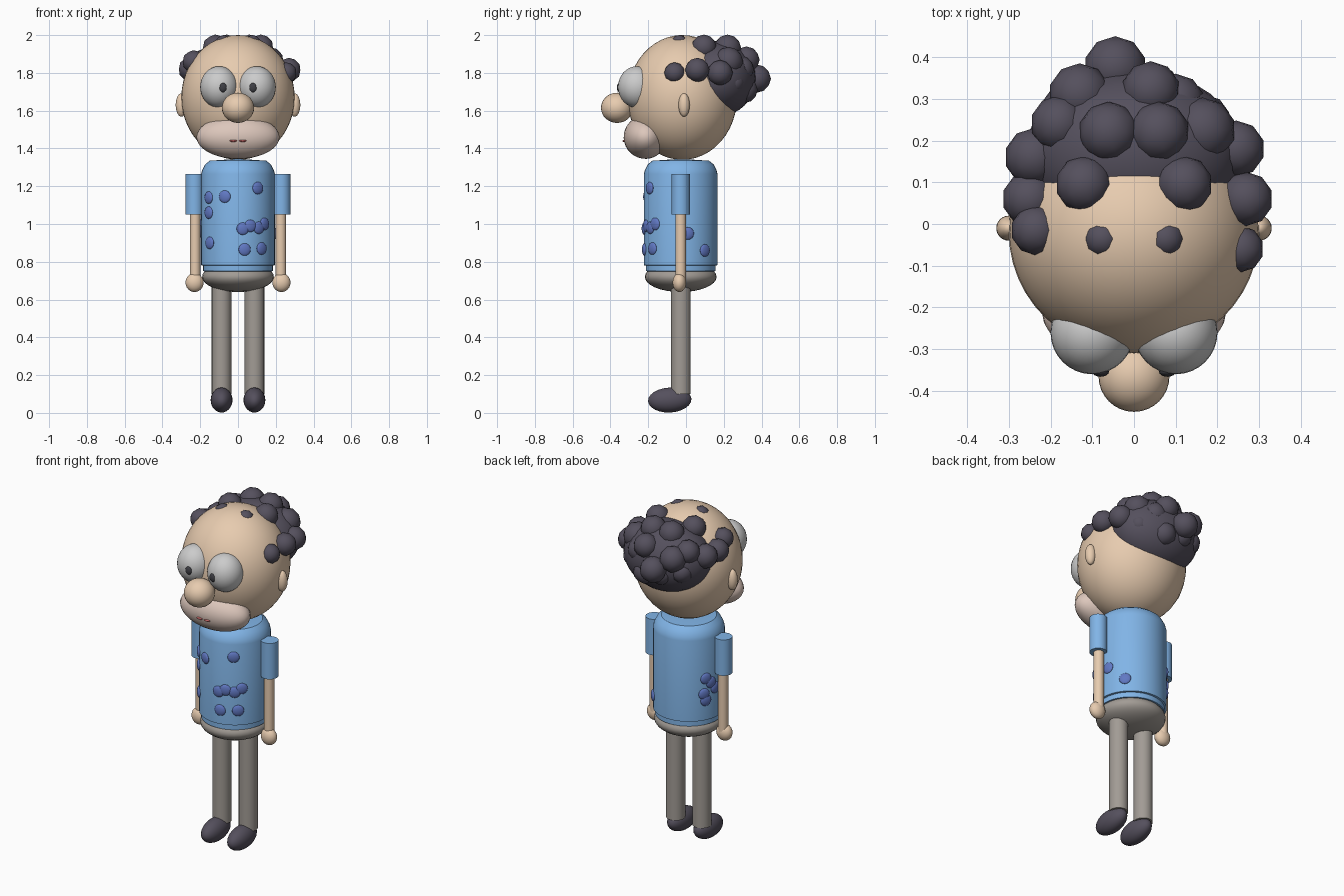
import bpy, bmesh, math
from mathutils import Vector

COLOURS = {
    "skin": (0.80, 0.60, 0.43), "muzzle": (0.72, 0.57, 0.50), "hair": (0.09, 0.08, 0.11),
    "shirt": (0.22, 0.46, 0.80), "spot": (0.12, 0.19, 0.55), "trousers": (0.36, 0.33, 0.30),
    "shoe": (0.09, 0.08, 0.11), "eye": (0.75, 0.75, 0.75), "pupil": (0.05, 0.05, 0.06),
    "mouth": (0.60, 0.15, 0.15),
}
MATS = {}
for key, rgb in COLOURS.items():
    MATS[key] = bpy.data.materials.new(key)
    MATS[key].diffuse_color = (*rgb, 1)


def finish(name, mat, angle=40):
    ob = bpy.context.object
    ob.name = name
    ob.data.materials.append(MATS[mat])
    bpy.ops.object.shade_smooth_by_angle(angle=math.radians(angle))
    return ob


def ball(name, mat, loc, radii, rot=(0, 0, 0), seg=32):
    bpy.ops.mesh.primitive_uv_sphere_add(segments=seg, ring_count=seg // 2, location=loc, rotation=rot)
    bpy.context.object.scale = radii
    return finish(name, mat)


def tube(name, mat, x, y, z0, z1, r):
    bpy.ops.mesh.primitive_cylinder_add(vertices=24, radius=r, depth=z1 - z0, location=(x, y, (z0 + z1) / 2))
    return finish(name, mat)


def lathe(name, mat, y, profile, n=40):
    bm = bmesh.new()
    vs = [bm.verts.new((r, 0, z)) for r, z in profile]
    es = [bm.edges.new(p) for p in zip(vs, vs[1:])]
    bmesh.ops.spin(bm, geom=vs + es, cent=(0, 0, 0), axis=(0, 0, 1), angle=2 * math.pi, steps=n)
    bmesh.ops.remove_doubles(bm, verts=bm.verts, dist=0.0005)
    bmesh.ops.recalc_face_normals(bm, faces=bm.faces)
    me = bpy.data.meshes.new(name)
    bm.to_mesh(me)
    bm.free()
    ob = bpy.data.objects.new(name, me)
    bpy.context.collection.objects.link(ob)
    ob.location.y = y
    bpy.context.view_layer.objects.active = ob
    ob.select_set(True)
    return finish(name, mat, 30)


# Head and face
ball("head", "skin", (0, -0.02, 1.67), (0.30, 0.29, 0.33), seg=48)
ball("nose", "skin", (0, -0.365, 1.615), (0.085, 0.085, 0.08))
ball("muzzle", "muzzle", (0, -0.215, 1.46), (0.22, 0.115, 0.115), (math.radians(25), 0, 0))
for s, side in ((-1, "left"), (1, "right")):
    ball(f"{side}_eye", "eye", (s * 0.1, -0.26, 1.725), (0.1, 0.1, 0.11))
    ball(f"{side}_pupil", "pupil", (s * 0.08, -0.354, 1.722), (0.02, 0.012, 0.025), seg=16)
    ball(f"{side}_ear", "skin", (s * 0.3, -0.01, 1.63), (0.03, 0.03, 0.062), seg=24)
    ball(f"{side}_mouth_line", "mouth", (s * 0.025, -0.328, 1.44), (0.02, 0.008, 0.006), seg=12)

# Hair: a cap at the back of the head, then faceted curls around it
ball("hair_cap", "hair", (0, 0.17, 1.77), (0.26, 0.20, 0.20))
CURLS = [  # x, y, z, radius
    (-0.045, 0.375, 1.77, 0.075), (-0.13, 0.31, 1.83, 0.075), (0.04, 0.32, 1.87, 0.07),
    (0.10, 0.29, 1.82, 0.07), (-0.18, 0.24, 1.86, 0.068), (-0.06, 0.22, 1.93, 0.073),
    (0.06, 0.22, 1.93, 0.073), (0.165, 0.225, 1.86, 0.078), (-0.24, 0.16, 1.82, 0.07),
    (0.245, 0.18, 1.80, 0.068), (-0.12, 0.095, 1.935, 0.068), (0.12, 0.095, 1.935, 0.068),
    (-0.25, 0.06, 1.82, 0.066), (-0.235, -0.015, 1.86, 0.06), (0.268, 0.06, 1.815, 0.065),
    (0.255, -0.06, 1.80, 0.056), (-0.075, -0.035, 1.955, 0.046), (0.075, -0.035, 1.955, 0.046),
    (0.05, 0.31, 1.71, 0.07), (-0.06, 0.32, 1.73, 0.065), (-0.16, 0.27, 1.75, 0.065),
    (0.17, 0.25, 1.75, 0.06),
]
for i, (x, y, z, r) in enumerate(CURLS):
    bpy.ops.mesh.primitive_ico_sphere_add(subdivisions=2, radius=r, location=(x, y, z))
    finish(f"hair_curl_{i + 1}", "hair", 60)

# Body
CY, R = -0.028, 0.195
lathe("shirt", "shirt", CY, [(0, 0.745), (0.185, 0.75), (0.185, 0.78), (R, 0.782), (R, 1.265),
                             (0.19, 1.285), (0.175, 1.315), (0.15, 1.335), (0, 1.345)])
ball("hips", "trousers", (0, CY, 0.72), (0.19, 0.19, 0.08))

# Shirt spots: flattened discs laid on the shirt; front by x, sides by y
spots = [(x, CY - math.sqrt(R * R - x * x), z) for x, z in (
    (-0.155, 1.14), (-0.07, 1.145), (0.105, 1.19), (-0.155, 1.06), (-0.15, 0.90), (0.025, 0.975),
    (0.065, 0.99), (0.11, 0.98), (0.14, 1.0), (0.035, 0.865), (0.125, 0.87))]
spots += [(s * math.sqrt(R * R - (y - CY) ** 2), y, z) for s, y, z in (
    (1, 0.01, 0.95), (1, 0.10, 0.86), (-1, 0.06, 1.03), (-1, 0.03, 1.0),
    (-1, 0.0, 0.96), (-1, 0.07, 0.94), (-1, 0.06, 0.90))]
for i, p in enumerate(spots):
    a = math.atan2(p[1] - CY, p[0])
    ball(f"spot_{i + 1}", "spot", p, (0.013, 0.033, 0.033), (0, 0, a), seg=16)

# Limbs
for s, side in ((-1, "left"), (1, "right")):
    tube(f"{side}_sleeve", "shirt", s * 0.23, -0.028, 1.05, 1.265, 0.048)
    tube(f"{side}_arm", "skin", s * 0.227, -0.028, 0.70, 1.06, 0.028)
    ball(f"{side}_hand", "skin", (s * 0.23, -0.035, 0.69), (0.048, 0.036, 0.05), seg=24)
    tube(f"{side}_leg", "trousers", s * 0.087, -0.027, 0.10, 0.70, 0.052)
    ball(f"{side}_shoe", "shoe", (s * 0.087, -0.086, 0.068), (0.058, 0.115, 0.066), (math.radians(3), 0, 0), seg=24)
